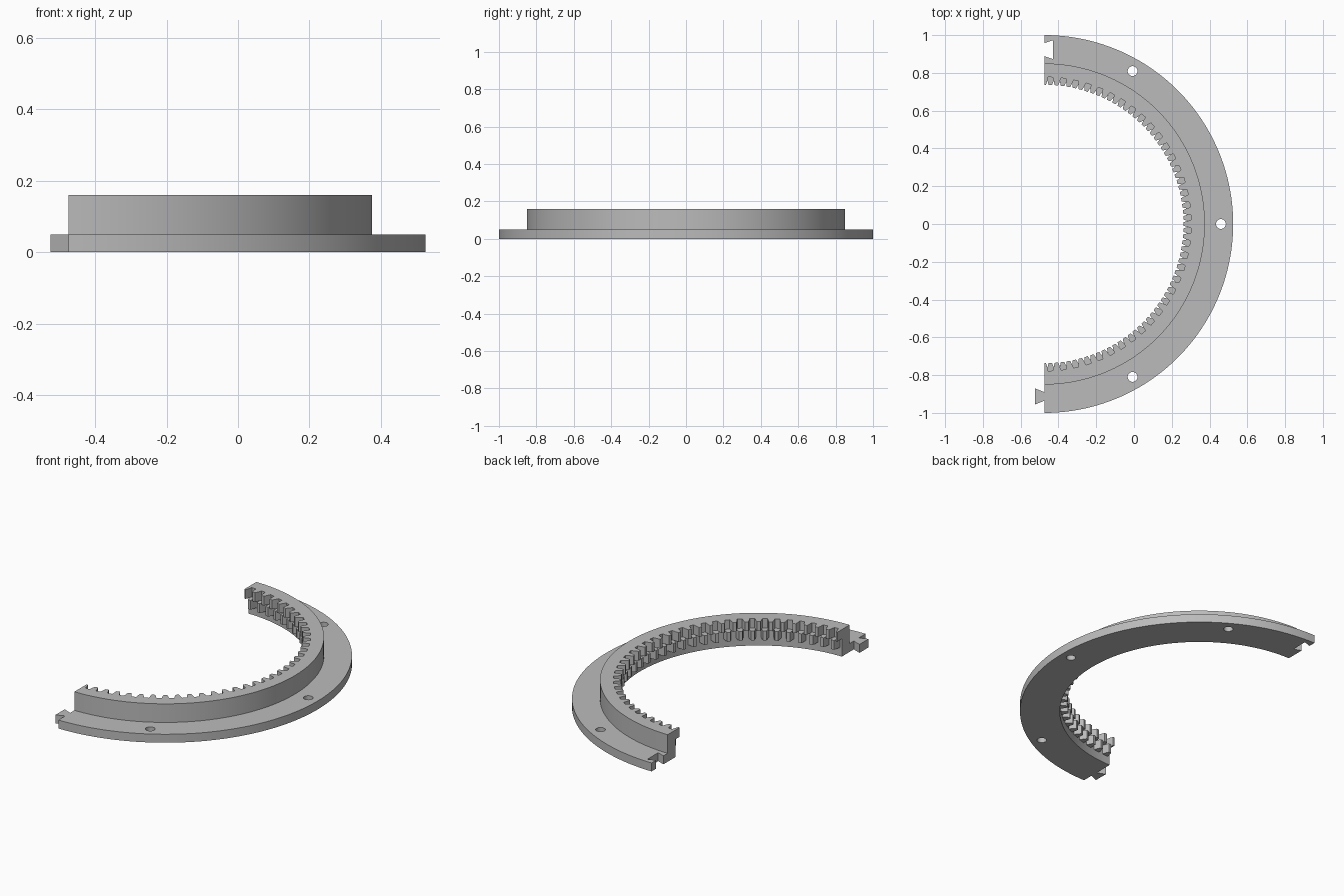
import bpy
import bmesh
from math import sin, cos, radians

cube = bpy.data.objects.get("Cube")
if cube:
    bpy.data.objects.remove(cube, do_unlink=True)

CX = -0.475                      # centre of the ring
R_OUT, R_STEP, R_ROOT, R_TIP = 1.0, 0.85, 0.778, 0.737
Z_FLANGE, Z_MID, Z_TOP = 0.05, 0.105, 0.16
PITCH = 5.0                      # degrees per tooth

grey = bpy.data.materials.new("grey plastic")
grey.use_nodes = True
grey.diffuse_color = (0.5, 0.5, 0.5, 1)
grey.node_tree.nodes["Principled BSDF"].inputs["Base Color"].default_value = (0.5, 0.5, 0.5, 1)


def polar(r, deg):
    return (CX + r * cos(radians(deg)), r * sin(radians(deg)))


def arc(r, start, end, steps=90):
    return [polar(r, start + (end - start) * i / steps) for i in range(steps + 1)]


def extrude(name, outline, z0, z1):
    """Turn a flat outline into a solid between two heights."""
    bm = bmesh.new()
    face = bm.faces.new([bm.verts.new((x, y, z0)) for x, y in outline])
    result = bmesh.ops.extrude_face_region(bm, geom=[face])
    top = [v for v in result["geom"] if isinstance(v, bmesh.types.BMVert)]
    bmesh.ops.translate(bm, verts=top, vec=(0, 0, z1 - z0))
    bmesh.ops.recalc_face_normals(bm, faces=bm.faces)
    mesh = bpy.data.meshes.new(name)
    bm.to_mesh(mesh)
    bm.free()
    obj = bpy.data.objects.new(name, mesh)
    bpy.context.collection.objects.link(obj)
    mesh.materials.append(grey)
    return obj


def activate(obj):
    bpy.ops.object.select_all(action="DESELECT")
    obj.select_set(True)
    bpy.context.view_layer.objects.active = obj


def toothed_edge(phase, end_radius):
    """Inner edge with teeth, running from +90 to -90 degrees."""
    middle = (R_ROOT + R_TIP) / 2
    shape = [(0.31, R_ROOT), (0.27, R_ROOT - 0.008), (0.24, middle), (0.14, R_TIP)]
    tooth = [(-o, r) for o, r in shape] + [(o, r) for o, r in reversed(shape)]
    points = []
    for k in range(-19, 20):
        for offset, r in tooth:
            angle = (k + phase + offset) * PITCH
            if abs(angle) < 89.99:
                points.append((r, angle))
    points = [(end_radius, -90)] + points + [(end_radius, 90)]
    return [polar(r, a) for r, a in reversed(points)]


# Flange with a dovetail socket at one end and a dovetail tab at the other
socket = [(CX, 0.957), (CX + 0.046, 0.973), (CX + 0.046, 0.873), (CX, 0.889)]
tab = [(CX, -0.89), (CX - 0.05, -0.87), (CX - 0.05, -0.956), (CX, -0.936)]
flange = extrude("flange", arc(R_OUT, -90, 90) + socket + arc(R_ROOT, 90, -90) + tab,
                 0, Z_FLANGE)

# Three screw holes
for deg in (-60, 0, 60):
    x, y = polar(0.935, deg)
    bpy.ops.mesh.primitive_cylinder_add(vertices=32, radius=0.026, depth=0.3,
                                        location=(x, y, 0))
    cutter = bpy.context.object
    cutter.name = "hole_cutter"
    cutter.hide_render = True
    activate(flange)
    mod = flange.modifiers.new("hole", "BOOLEAN")
    mod.operation = "DIFFERENCE"
    mod.solver = "EXACT"
    mod.object = cutter
    bpy.ops.object.modifier_apply(modifier=mod.name)
    bpy.data.objects.remove(cutter, do_unlink=True)

# Two rows of teeth, staggered by half a tooth
lower = extrude("lower_tooth_ring", arc(R_STEP, -90, 90) + toothed_edge(0.5, R_ROOT),
                Z_FLANGE, Z_MID)
upper = extrude("upper_tooth_ring", arc(R_STEP, -90, 90) + toothed_edge(0, R_TIP),
                Z_MID, Z_TOP)

for obj in (flange, lower, upper):
    activate(obj)
    bpy.ops.object.shade_smooth_by_angle(angle=radians(20))
